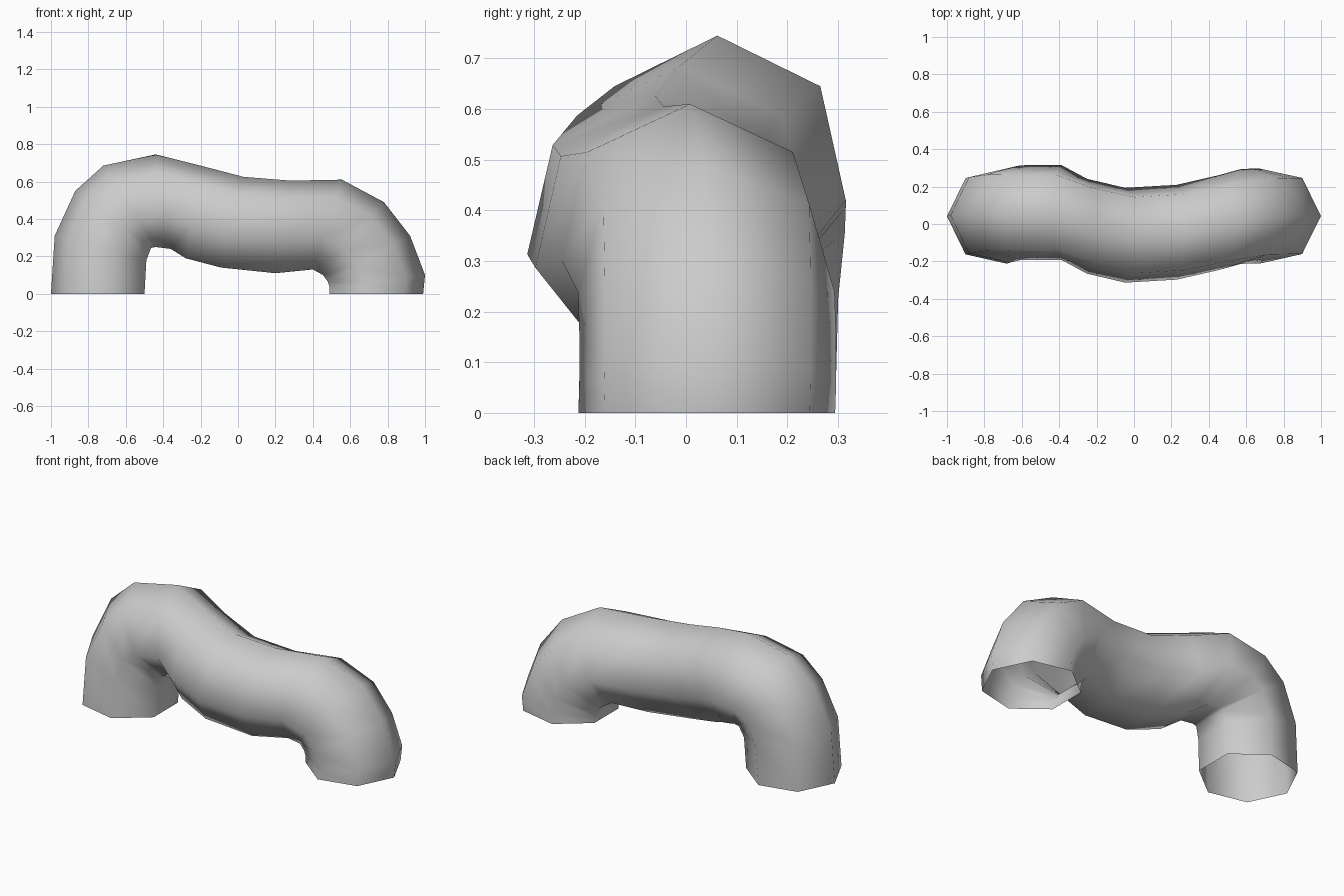
import bpy, bmesh, math
from mathutils import Vector

if "Cube" in bpy.data.objects:
    bpy.data.objects.remove(bpy.data.objects["Cube"])

SIDES = 7
RADIUS = 0.26

# Ring stations along the pipe: outer (x, z), inner (x, z), sideways offset y
STATIONS = [
    ((-1.00, 0.00), (-0.50, 0.00), 0.041),
    ((-0.98, 0.31), (-0.49, 0.18), 0.047),
    ((-0.87, 0.55), (-0.465, 0.245), 0.06),
    ((-0.72, 0.685), (-0.44, 0.25), 0.062),
    ((-0.44, 0.745), (-0.36, 0.24), 0.062),
    ((-0.20, 0.685), (-0.28, 0.19), -0.012),
    ((0.03, 0.625), (-0.09, 0.14), -0.06),
    ((0.28, 0.605), (0.20, 0.11), -0.044),
    ((0.555, 0.61), (0.40, 0.13), 0.008),
    ((0.78, 0.49), (0.455, 0.10), 0.04),
    ((0.92, 0.31), (0.48, 0.065), 0.043),
    ((1.00, 0.10), (0.49, 0.035), 0.043),
    ((0.99, 0.00), (0.49, 0.00), 0.041),
]


def add_ring(bm, outer, inner, y):
    """Seven-sided ring: a corner at the outer point, a flat at the inner one."""
    top = Vector((outer[0], y, outer[1]))
    span = Vector((inner[0], y, inner[1])) - top
    r = span.length / (1 + math.cos(math.pi / SIDES))
    up = -span.normalized()
    centre = top - up * r
    ring = []
    for i in range(SIDES):
        a = 2 * math.pi * i / SIDES
        side = Vector((0, RADIUS * math.sin(a), 0))
        ring.append(bm.verts.new(centre + up * r * math.cos(a) + side))
    return ring


# Open-ended bent pipe
bm = bmesh.new()
rings = [add_ring(bm, *s) for s in STATIONS]
for a, b in zip(rings, rings[1:]):
    for i in range(SIDES):
        j = (i + 1) % SIDES
        bm.faces.new((a[i], a[j], b[j], b[i]))
bmesh.ops.recalc_face_normals(bm, faces=bm.faces)
mesh = bpy.data.meshes.new("bent_pipe")
bm.to_mesh(mesh)
bm.free()
mesh.shade_smooth()
pipe = bpy.data.objects.new("bent_pipe", mesh)
bpy.context.collection.objects.link(pipe)
